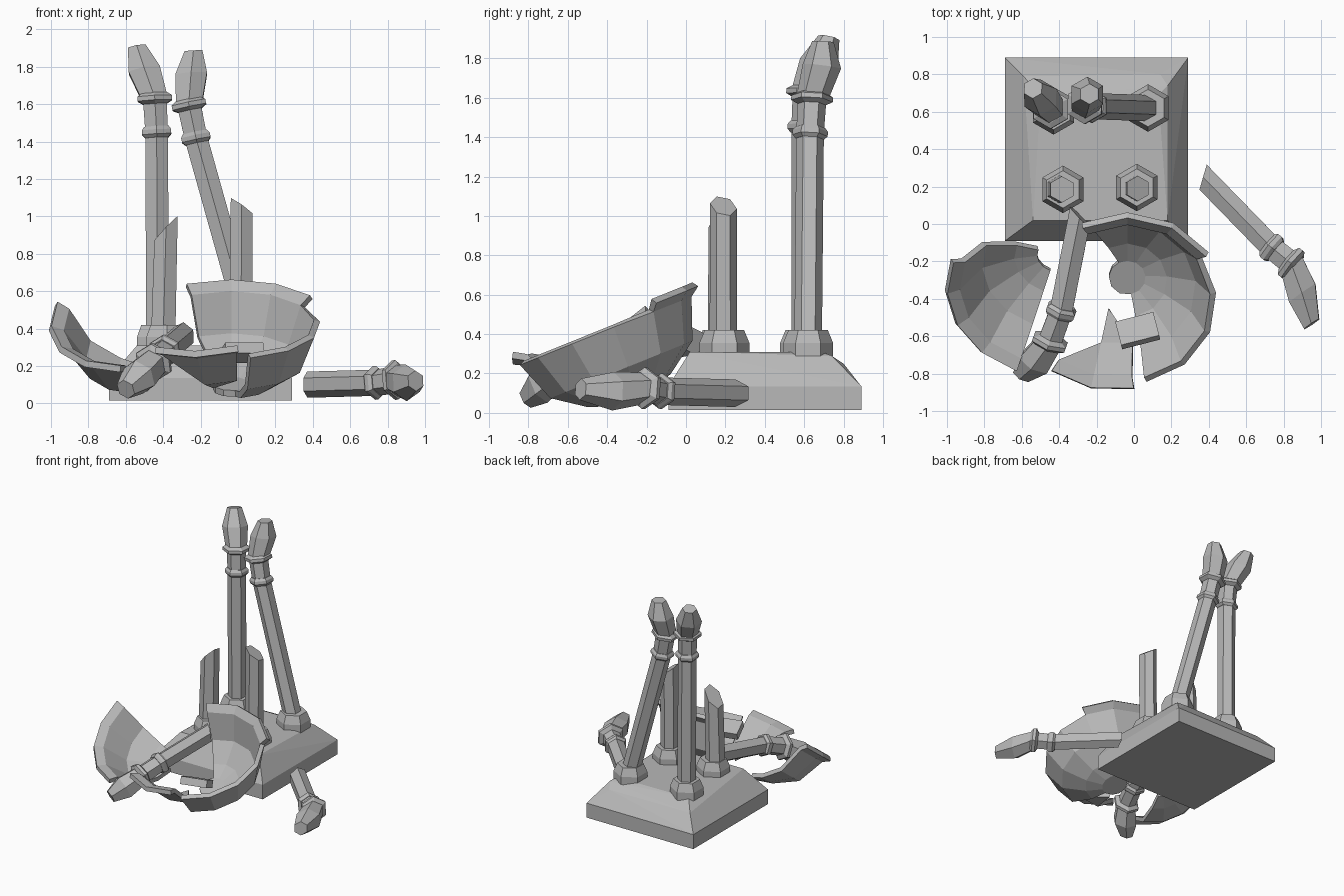
import bpy, bmesh, math
from mathutils import Vector, Matrix

cube = bpy.data.objects.get("Cube")
if cube:
    bpy.data.objects.remove(cube, do_unlink=True)

stone = bpy.data.materials.new("grey_stone")
stone.use_nodes = True
GREY = (0.48, 0.48, 0.48, 1)
stone.diffuse_color = GREY
stone.node_tree.nodes["Principled BSDF"].inputs["Base Color"].default_value = GREY


def finish(name, bm):
    bmesh.ops.recalc_face_normals(bm, faces=bm.faces)
    mesh = bpy.data.meshes.new(name)
    bm.to_mesh(mesh)
    bm.free()
    mesh.materials.append(stone)
    obj = bpy.data.objects.new(name, mesh)
    bpy.context.collection.objects.link(obj)
    return obj


def loft(name, points, radii, slant=(0, 0, 0), axis=None):
    """Six-sided tube along a path; slant shears the first end into a break."""
    pts = [Vector(p) for p in points]
    overall = (pts[-1] - pts[0]).normalized()
    ref = Vector((0, 1, 0)) if abs(overall.z) > 0.6 else Vector((0, 0, 1))
    bm = bmesh.new()
    rings = []
    for i, (p, r) in enumerate(zip(pts, radii)):
        t = (pts[min(i + 1, len(pts) - 1)] - pts[max(i - 1, 0)]).normalized()
        if axis:
            t = (t + axis).normalized()
        u = (ref - t * ref.dot(t)).normalized()
        v = t.cross(u)
        ring = []
        for k in range(6):
            a = k * math.pi / 3
            off = (u * math.cos(a) + v * math.sin(a)) * r
            if i == 0:
                off += t * off.dot(Vector(slant))
            ring.append(bm.verts.new(p + off))
        rings.append(ring)
    for a, b in zip(rings, rings[1:]):
        for k in range(6):
            bm.faces.new((a[k], a[k - 1], b[k - 1], b[k]))
    bm.faces.new(rings[0])
    bm.faces.new(rings[-1])
    return finish(name, bm)


def foot(name, x, y):
    loft(name, [(x, y, 0.29), (x, y, 0.355), (x, y, 0.42)], [0.127, 0.127, 0.1])


def post(name, start, low, high, mid, tip, slant=(0, 0, 0)):
    """Shaft with two collars and a bent bud-shaped head."""
    start, low, high, mid, tip = map(Vector, (start, low, high, mid, tip))
    loft(name + "_shaft", [start, low, high], [0.07, 0.07, 0.073], slant)
    axis = (high - low).normalized()
    for label, c, r in (("lower", low, 0.09), ("upper", high, 0.106)):
        loft(f"{name}_{label}_collar",
             [c + axis * h for h in (-0.03, -0.012, 0.012, 0.03)],
             [0.072, r, r, 0.076])
    loft(name + "_head", [high, mid, tip], [0.08, 0.098, 0.055], axis=axis)


# Bowl outline: radius and depth, from the floor out to the flared lip
PROFILE = [(0.1, 0.4), (0.22, 0.36), (0.38, 0.25), (0.46, 0.04), (0.515, 0.0)]


def bowl_point(matrix, degrees, level):
    r, depth = PROFILE[level]
    a = math.radians(degrees)
    return matrix @ Vector((r * math.cos(a), r * math.sin(a), -depth))


def bowl_piece(name, matrix, first, step, starts, floor=(), broken_lip=()):
    """Shell fragment; starts gives the innermost profile level per meridian,
    floor lists the extra angles that complete the flat bottom."""
    bm = bmesh.new()
    grid = []
    for i, s in enumerate(starts):
        grid.append({j: bm.verts.new(bowl_point(matrix, first + i * step, j))
                     for j in range(s, len(PROFILE))})
    for i, (a, b) in enumerate(zip(grid, grid[1:])):
        for j in range(len(PROFILE) - 1 - (i in broken_lip)):
            corners = [g[k] for g, k in ((a, j), (a, j + 1), (b, j + 1), (b, j)) if k in g]
            if len(corners) > 2:
                bm.faces.new(corners)
    if floor:
        bm.faces.new([g[0] for g in grid]
                     + [bm.verts.new(bowl_point(matrix, a, 0)) for a in floor])
    loose = [v for v in bm.verts if not v.link_faces]
    bmesh.ops.delete(bm, geom=loose, context='VERTS')
    obj = finish(name, bm)
    shell = obj.modifiers.new("thickness", 'SOLIDIFY')
    shell.thickness = 0.035
    shell.offset = 0


def tilted(x, y, z, pitch, roll=0):
    return (Matrix.Translation((x, y, z)) @ Matrix.Rotation(math.radians(roll), 4, 'Y')
            @ Matrix.Rotation(math.radians(pitch), 4, 'X'))


# Plinth with chipped back corners
bm = bmesh.new()
for x in (-0.69, 0.29):
    for y in (-0.09, 0.89):
        for z in (0.015, 0.135):
            bm.verts.new((x, y, z))
for p in ((-0.54, 0.02, 0.31), (0.18, 0.02, 0.31), (0.18, 0.74, 0.29), (0.14, 0.8, 0.25),
          (-0.59, 0.79, 0.25), (-0.5, 0.68, 0.31), (0.13, 0.69, 0.31)):
    bm.verts.new(p)
bmesh.ops.convex_hull(bm, input=bm.verts)
bmesh.ops.dissolve_limit(bm, angle_limit=0.02, verts=bm.verts, edges=bm.edges)
finish("plinth", bm)

# Column feet
for name, x, y in (("back_right_foot", -0.43, 0.605), ("back_left_foot", 0.075, 0.62),
                   ("front_right_foot", -0.38, 0.185), ("front_left_foot", 0.015, 0.195)):
    foot(name, x, y)

# Standing and leaning columns
post("upright_column", (-0.43, 0.605, 0.35), (-0.435, 0.605, 1.45), (-0.445, 0.615, 1.63),
     (-0.5, 0.675, 1.78), (-0.54, 0.725, 1.905))
post("leaning_column", (0.075, 0.62, 0.35), (-0.225, 0.63, 1.42), (-0.262, 0.64, 1.595),
     (-0.25, 0.69, 1.76), (-0.238, 0.695, 1.885))

# Snapped stubs
loft("front_left_stub", [(0.02, 0.19, 1.05), (0.015, 0.19, 0.35)], [0.068, 0.07], (0.7, 0.2, 0))
loft("front_right_stub", [(-0.385, 0.185, 0.93), (-0.4, 0.185, 0.35)], [0.07, 0.075], (-1.1, 0.2, 0))

# Fallen columns
post("fallen_left_column", (0.37, 0.25, 0.1), (0.735, -0.125, 0.11), (0.84, -0.21, 0.125),
     (0.9, -0.37, 0.11), (0.95, -0.535, 0.12), (-0.4, -0.4, 0))
post("fallen_right_column", (-0.29, 0.04, 0.365), (-0.39, -0.465, 0.28), (-0.45, -0.63, 0.22),
     (-0.53, -0.74, 0.14), (-0.6, -0.81, 0.075), (0.7, 0, 0))

# Broken bowl, the shard at its front and the shard thrown to the right
bowl_piece("broken_bowl", tilted(-0.035, -0.43, 0.46, 22), -78, 28, [0] * 8,
           floor=(145, 175, 210, 245), broken_lip=range(4))
bowl_piece("front_shard", tilted(-0.14, -0.44, 0.52, 29, -8), 230, 26, [3, 0, 2])
bowl_piece("right_shard", tilted(-0.5, -0.4, 0.5, 35.5, -14), 151, 24, [0] * 5)

# Small chunk resting in the bowl
bm = bmesh.new()
bmesh.ops.create_cube(bm, size=1, matrix=Matrix.Translation((0.02, -0.57, 0.27))
                      @ Matrix.Rotation(0.25, 4, 'Z') @ Matrix.Rotation(-0.4, 4, 'X')
                      @ Matrix.Diagonal((0.21, 0.14, 0.06, 1)))
finish("small_chunk", bm)
